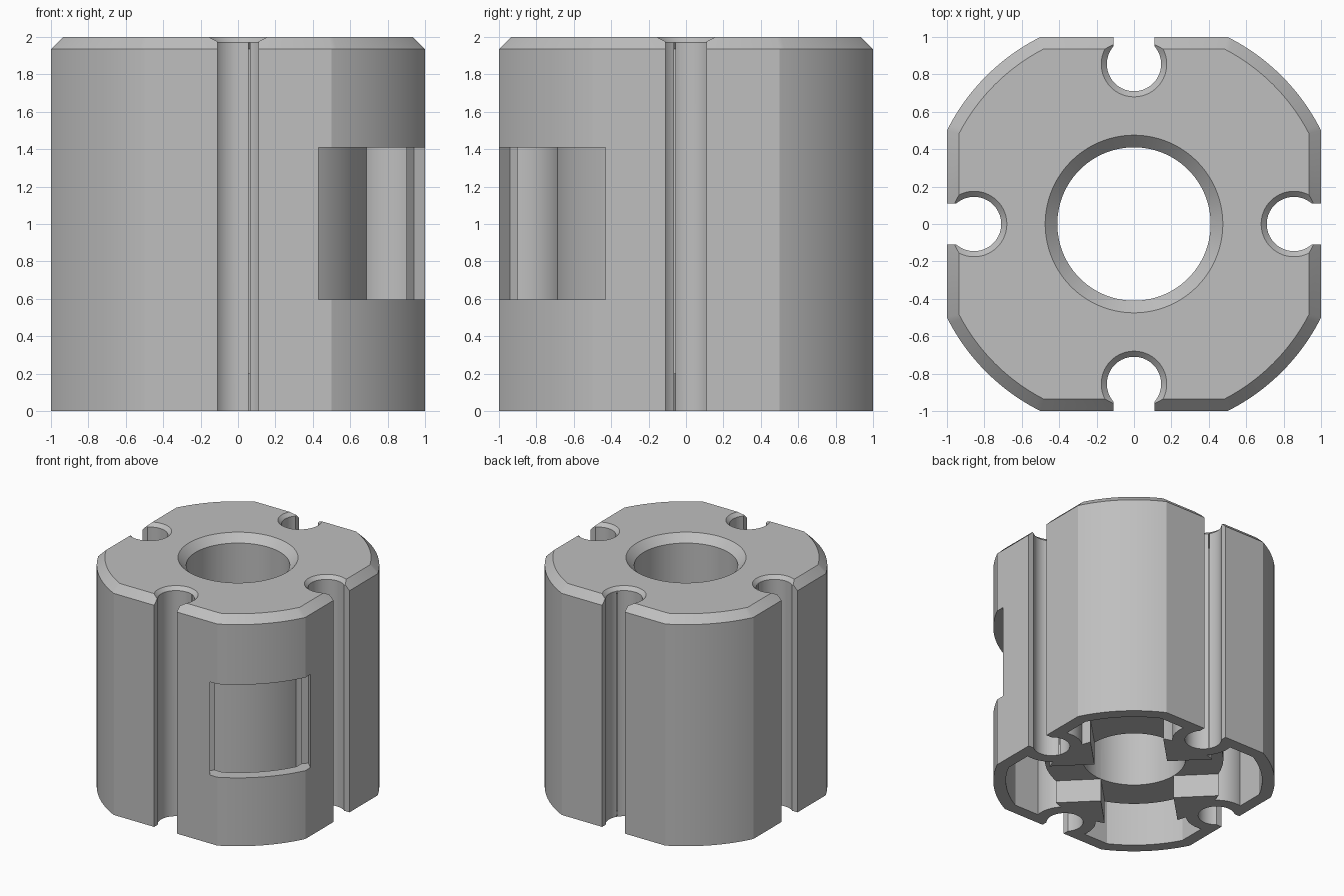
import bpy
import bmesh
from math import sin, cos, atan2, sqrt, pi, radians
from mathutils import Matrix

if "Cube" in bpy.data.objects:
    bpy.data.objects.remove(bpy.data.objects["Cube"], do_unlink=True)

RADIUS = sqrt(1.25)      # rounded corners of the body
CHAMFER = 0.065
WALL = 0.10
SLOT_AT = 0.855          # distance of the slot channels from the axis
SLOT_R = 0.145
BORE_R = 0.41
HUB_R = 0.71


def loft(name, rings):
    """Closed solid through rings of (x, y, z) points."""
    bm = bmesh.new()
    loops = [[bm.verts.new(p) for p in ring] for ring in rings]
    n = len(loops[0])
    for low, high in zip(loops, loops[1:]):
        for i in range(n):
            j = (i + 1) % n
            bm.faces.new((low[i], low[j], high[j], high[i]))
    bm.faces.new(loops[0][::-1])
    bm.faces.new(loops[-1])
    mesh = bpy.data.meshes.new(name)
    bm.to_mesh(mesh)
    bm.free()
    obj = bpy.data.objects.new(name, mesh)
    bpy.context.collection.objects.link(obj)
    return obj


def outline(inset, z, steps=24):
    """Circle flattened on four sides, moved inwards by inset."""
    r, flat = RADIUS - inset, 1 - inset
    start = atan2(sqrt(r * r - flat * flat), flat)
    points = []
    for quarter in range(4):
        for i in range(steps + 1):
            a = quarter * pi / 2 + start + (pi / 2 - 2 * start) * i / steps
            points.append((r * cos(a), r * sin(a), z))
    return points


def circle(r, z, x=0.0, steps=96):
    return [(x + r * cos(2 * pi * i / steps), r * sin(2 * pi * i / steps), z)
            for i in range(steps)]


def rod(name, r, z0, z1, x=0.0, r_top=None):
    return loft(name, [circle(r, z0, x), circle(r if r_top is None else r_top, z1, x)])


def box(name, x0, x1, half, z0, z1):
    return loft(name, [[(x0, -half, z), (x1, -half, z), (x1, half, z), (x0, half, z)]
                       for z in (z0, z1)])


def turned(obj, degrees):
    obj.data.transform(Matrix.Rotation(radians(degrees), 4, 'Z'))
    return obj


def cut(target, cutter):
    """Subtract the cutter from the target and discard it."""
    cutter.hide_render = True
    mod = target.modifiers.new("cut", 'BOOLEAN')
    mod.operation = 'DIFFERENCE'
    mod.solver = 'EXACT'
    mod.object = cutter
    bpy.context.view_layer.objects.active = target
    bpy.ops.object.modifier_apply(modifier=mod.name)
    bpy.data.objects.remove(cutter, do_unlink=True)


# Body with a chamfered top edge
body = loft("slotted_body", [outline(0, 0), outline(0, 2 - CHAMFER), outline(CHAMFER, 2)])

# Hollow underside, leaving a hub and four channel walls standing
cavity = loft("cavity_cutter", [outline(WALL, -0.2), outline(WALL, 2 - WALL)])
cut(cavity, rod("hub_keep", HUB_R, -0.5, 2.5))
for angle in range(0, 360, 90):
    cut(cavity, turned(rod("channel_keep", SLOT_R + WALL, -0.4, 2.4, SLOT_AT), angle))
cut(body, cavity)

# Central bore with a countersunk top
cut(body, rod("bore_cutter", BORE_R, -0.3, 2.3))
cut(body, rod("bore_chamfer", BORE_R - 0.03, 1.905, 2.065, 0, BORE_R + 0.13))

# Four open channels along the sides, countersunk at the top
for angle in range(0, 360, 90):
    cut(body, turned(rod("channel_cutter", SLOT_R, -0.3, 2.3, SLOT_AT), angle))
    cut(body, turned(box("channel_mouth", SLOT_AT, 1.2, 0.11, -0.35, 2.35), angle))
    cut(body, turned(rod("channel_chamfer", SLOT_R - 0.03, 1.94, 2.03, SLOT_AT, SLOT_R + 0.06), angle))

# Crossed notches in the lower end of the hub
for angle in (45, 135):
    cut(body, turned(box("notch_cutter", -0.78, 0.78, 0.29, -0.3, 0.2), angle))

# Window through one rounded corner
cut(body, turned(box("window_cutter", 0.926, 1.4, 0.403, 0.597, 1.41), -45))

# Plain grey finish
grey = bpy.data.materials.new("light_grey")
grey.use_nodes = True
colour = (0.52, 0.52, 0.52, 1)
grey.diffuse_color = colour
grey.node_tree.nodes["Principled BSDF"].inputs["Base Color"].default_value = colour
body.data.materials.clear()
body.data.materials.append(grey)
for face in body.data.polygons:
    face.material_index = 0

# Smooth curves, sharp edges
bpy.ops.object.select_all(action='DESELECT')
body.select_set(True)
bpy.context.view_layer.objects.active = body
bpy.ops.object.shade_smooth_by_angle(angle=radians(20))
